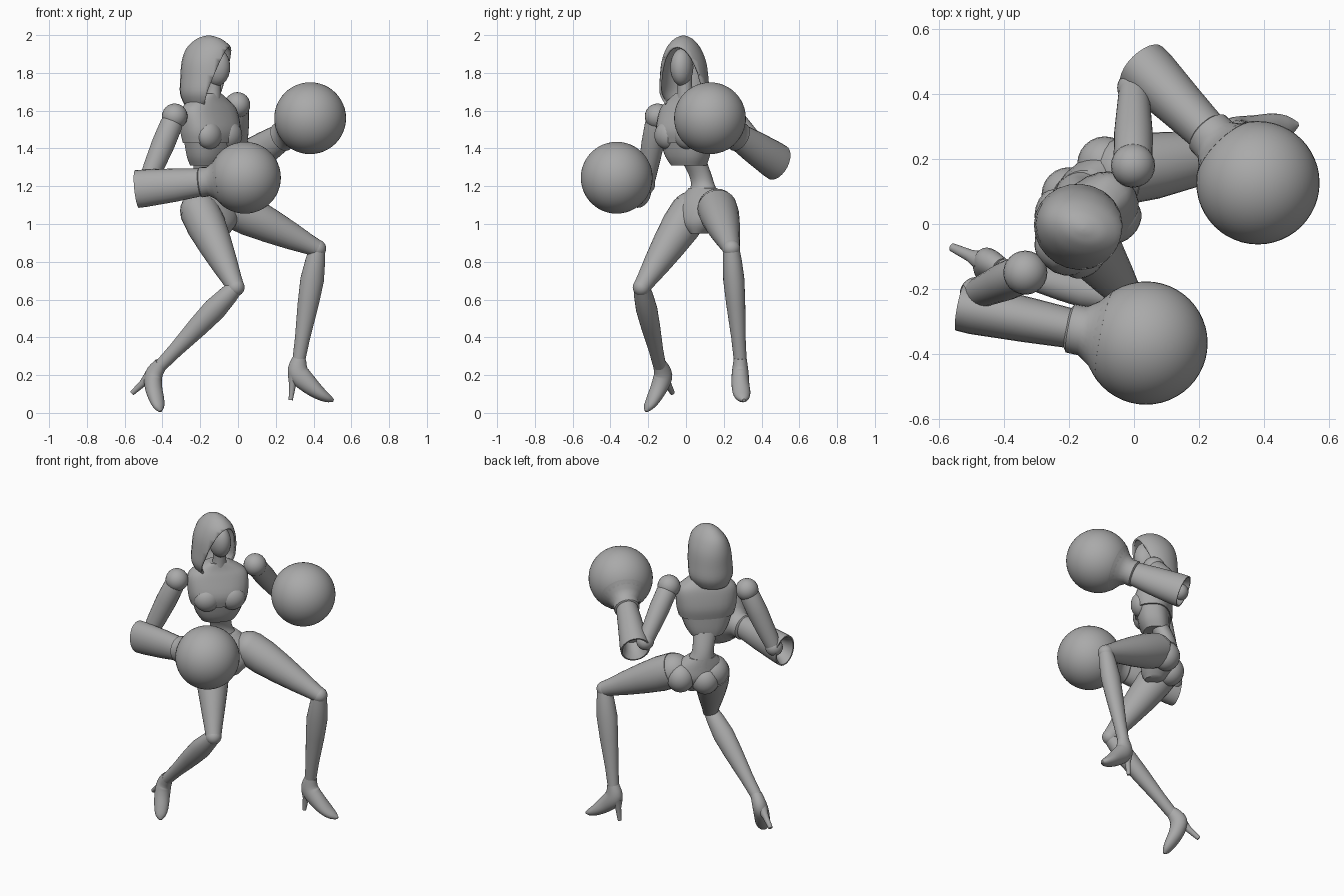
import bpy, bmesh, math
from mathutils import Vector, Matrix

old = bpy.data.objects.get("Cube")
if old:
    bpy.data.objects.remove(old, do_unlink=True)

grey = bpy.data.materials.new("plain grey")
grey.use_nodes = True
grey.diffuse_color = (0.4, 0.4, 0.4, 1)
grey.node_tree.nodes["Principled BSDF"].inputs["Base Color"].default_value = (0.4, 0.4, 0.4, 1)
parts = []
LEFT = Vector((0.71, 0.71, 0))      # the torso is turned an eighth to its left
FRONT = Vector((0.71, -0.71, 0))
UP = Vector((0, 0, 1))


def finish(name, bm):
    bmesh.ops.recalc_face_normals(bm, faces=bm.faces)
    mesh = bpy.data.meshes.new(name)
    bm.to_mesh(mesh)
    bm.free()
    mesh.materials.append(grey)
    obj = bpy.data.objects.new(name, mesh)
    bpy.context.collection.objects.link(obj)
    parts.append(obj)
    return obj


def skin(name, rings, side, sides=24, power=1.0):
    """Join rings of (centre, axis, side radius, other radius)."""
    bm = bmesh.new()
    loops = []
    for c, axis, ra, rb in rings:
        a = (side - axis * side.dot(axis)).normalized()
        b = axis.cross(a)
        loop = []
        for i in range(sides):
            ang = math.tau * i / sides
            ca, sa = math.cos(ang), math.sin(ang)
            p = a * math.copysign(abs(ca) ** power, ca) * ra + b * math.copysign(abs(sa) ** power, sa) * rb
            loop.append(bm.verts.new(c + p))
        loops.append(loop)
    for l0, l1 in zip(loops, loops[1:]):
        for i in range(sides):
            j = (i + 1) % sides
            bm.faces.new((l0[i], l0[j], l1[j], l1[i]))
    bm.faces.new(loops[0])
    bm.faces.new(loops[-1])
    return finish(name, bm)


def limb(name, start, end, profile, side=UP):
    """Turned shape on a straight axis; profile of (fraction, radius, radius)."""
    p0, p1 = Vector(start), Vector(end)
    axis = (p1 - p0).normalized()
    return skin(name, [(p0.lerp(p1, t), axis, ra, rb) for t, ra, rb in profile], side)


def smooth(pts, steps=4):
    pts = [Vector(p) for p in pts]
    out = []
    for i in range(len(pts) - 1):
        a, b = pts[max(i - 1, 0)], pts[i]
        c, d = pts[i + 1], pts[min(i + 2, len(pts) - 1)]
        for k in range(steps):
            t = k / steps
            out.append(0.5 * (2 * b + (c - a) * t + (2 * a - 5 * b + 4 * c - d) * t * t
                              + (3 * b - a - 3 * c + d) * t ** 3))
    return out + [pts[-1]]


def tube(name, pts, side, power=1.0, axis=None):
    """Smooth loft through points of (x, y, z, side radius, other radius)."""
    pts = smooth(pts)
    pos = [Vector(p[:3]) for p in pts]
    rings = []
    for i, p in enumerate(pts):
        t = axis or (pos[min(i + 1, len(pos) - 1)] - pos[max(i - 1, 0)]).normalized()
        rings.append((pos[i], t, max(p[3], 0.002), max(p[4], 0.002)))
    return skin(name, rings, side, power=power)


def ball(name, centre, radii, turn=0.0, seg=24):
    bm = bmesh.new()
    bmesh.ops.create_uvsphere(bm, u_segments=seg, v_segments=seg // 2, radius=1)
    m = Matrix.Translation(centre) @ Matrix.Rotation(turn, 4, "Z") @ Matrix.Diagonal((*radii, 1))
    bmesh.ops.transform(bm, matrix=m, verts=bm.verts)
    return finish(name, bm)


def body(f, z, hw, hd, u=0.0):
    p = Vector((-0.16, 0.015, z)) + FRONT * f + LEFT * u
    return (*p, hw, hd)


# Chest: upper plate, lower rib plate, bust
tube("upper_chest", [body(0.02, 1.43, 0.165, 0.105), body(0.02, 1.5, 0.18, 0.115),
                     body(0.01, 1.6, 0.178, 0.09), body(0.01, 1.65, 0.13, 0.07),
                     body(0.02, 1.69, 0.06, 0.05)], LEFT, 0.8, UP)
tube("rib_plate", [body(0.0, 1.31, 0.1, 0.075), body(0.01, 1.36, 0.13, 0.09),
                   body(0.02, 1.45, 0.16, 0.1)], LEFT, 0.8, UP)
for name, u in (("left_bust", 0.075), ("right_bust", -0.075)):
    ball(name, body(0.085, 1.47, 0, 0, u)[:3], (0.078, 0.06, 0.075), math.pi / 4)

# Waist, pelvis and buttocks
tube("waist", [(-0.165, 0.04, 1.34, 0.075, 0.06), (-0.18, 0.075, 1.26, 0.065, 0.055),
               (-0.18, 0.09, 1.2, 0.07, 0.06), (-0.16, 0.09, 1.13, 0.11, 0.08)], LEFT, 1, UP)
tube("pelvis", [(-0.175, 0.09, 1.19, 0.085, 0.065), (-0.15, 0.085, 1.13, 0.145, 0.09),
                (-0.13, 0.085, 1.06, 0.165, 0.105), (-0.11, 0.075, 1.0, 0.11, 0.09),
                (-0.09, 0.07, 0.95, 0.04, 0.05)], LEFT, 1, UP)
for name, p in (("left_buttock", (-0.09, 0.185, 1.06)), ("right_buttock", (-0.2, 0.09, 1.04))):
    ball(name, p, (0.085, 0.085, 0.09))

# Head: neck, face and hood with a slanted front opening
tube("neck", [(-0.14, -0.005, 1.63, 0.055, 0.05), (-0.13, -0.005, 1.7, 0.04, 0.04),
              (-0.13, -0.01, 1.8, 0.04, 0.04)], LEFT)
ball("face", (-0.115, -0.022, 1.83), (0.075, 0.06, 0.1), -0.3)
face_dir = Vector((0.95, -0.3, 0)).normalized()
face_side = UP.cross(face_dir)
hood_rows = [(-0.01, 1.63, 0.1, 0.11), (-0.005, 1.69, 0.13, 0.138), (0, 1.77, 0.128, 0.142),
             (0.005, 1.86, 0.116, 0.14), (0.012, 1.93, 0.088, 0.122), (0.012, 1.975, 0.052, 0.075),
             (0.01, 1.993, 0.022, 0.032), (0.01, 1.998, 0.004, 0.004)]
centre = Vector((-0.165, -0.01, 0))
hood = tube("hood", [(*(centre + face_dir * f + UP * z), a, b) for f, z, a, b in hood_rows],
            face_side, 1, UP)
bm = bmesh.new()
bm.from_mesh(hood.data)
bmesh.ops.delete(bm, geom=[f for f in bm.faces if len(f.verts) > 4 and f.calc_center_median().z < 1.7],
                 context="FACES_ONLY")
normal = (face_dir - UP * 0.36).normalized()
bmesh.ops.bisect_plane(bm, geom=bm.verts[:] + bm.edges[:] + bm.faces[:], clear_outer=True,
                       plane_co=centre + face_dir * 0.125 + UP * 1.93, plane_no=normal)
bm.to_mesh(hood.data)
bm.free()
shell = hood.modifiers.new("shell", "SOLIDIFY")
shell.thickness = 0.012

# Arms: shoulder, upper arm, elbow, hollow forearm cuff, round glove
CUFF = [(0.28, 0.05, 0.05), (0.1, 0.068, 0.058), (0.0, 0.092, 0.066), (0.0, 0.1, 0.075),
        (0.12, 0.099, 0.077), (0.55, 0.088, 0.07), (0.9, 0.074, 0.062), (1.0, 0.07, 0.06)]
ROUND = [(t, a, 0.25 * a + 0.75 * b if t > 0.5 else 0.5 * (a + b)) for t, a, b in CUFF]
arms = [("right", (-0.335, -0.15, 1.57), (-0.485, -0.215, 1.21), (-0.535, -0.255, 1.185),
         (0.037, -0.367, 1.245), CUFF),
        ("left", (-0.003, 0.18, 1.63), (0.0, 0.42, 1.36), (0.025, 0.485, 1.325),
         (0.382, 0.127, 1.56), ROUND)]
for side, shoulder, elbow, cuff, glove, prof in arms:
    ball(side + "_shoulder", shoulder, (0.068,) * 3)
    limb(side + "_upper_arm", shoulder, elbow,
         [(0.0, 0.05, 0.05), (0.12, 0.06, 0.06), (0.4, 0.062, 0.06), (0.75, 0.055, 0.052),
          (1.0, 0.046, 0.046)])
    ball(side + "_elbow", elbow, (0.052,) * 3)
    g, c = Vector(glove), Vector(cuff)
    d = (g - c).normalized()
    limb(side + "_forearm", c, g - d * 0.21, prof)
    limb(side + "_glove_neck", g - d * 0.245, g - d * 0.13,
         [(0, 0.072, 0.066), (0.06, 0.08, 0.076), (0.4, 0.077, 0.077), (0.7, 0.1, 0.1), (1, 0.14, 0.14)])
    ball(side + "_glove", glove, (0.19,) * 3, seg=48)

# Legs: thigh, knee, shin
legs = [("right", (-0.205, 0.025, 1.07), (-0.012, -0.235, 0.665), (-0.41, -0.14, 0.25), 0.105),
        ("left", (-0.03, 0.165, 1.085), (0.42, 0.24, 0.87), (0.322, 0.287, 0.28), 0.105)]
for side, hip, knee, ankle, r in legs:
    ball(side + "_hip", hip, (r * 0.97,) * 3)
    limb(side + "_thigh", hip, knee,
         [(0.0, r, r), (0.2, r, r * 0.98), (0.45, r * 0.86, r * 0.84), (0.7, r * 0.68, r * 0.66),
          (0.9, 0.053, 0.053), (1.0, 0.046, 0.046)])
    ball(side + "_knee", knee, (0.047,) * 3)
    limb(side + "_shin", knee, ankle,
         [(0.0, 0.042, 0.042), (0.1, 0.052, 0.05), (0.28, 0.063, 0.056), (0.5, 0.056, 0.05),
          (0.8, 0.04, 0.038), (1.0, 0.034, 0.034)], Vector((1, 0.2, 0)))

# High-heeled shoes
tube("left_shoe", [(0.325, 0.287, 0.29, 0.034, 0.036), (0.318, 0.287, 0.215, 0.044, 0.056),
                   (0.37, 0.288, 0.155, 0.047, 0.05), (0.43, 0.295, 0.105, 0.046, 0.036),
                   (0.475, 0.302, 0.078, 0.032, 0.023), (0.505, 0.307, 0.066, 0.008, 0.008)],
     Vector((0, 1, 0)))
limb("left_heel", (0.295, 0.287, 0.2), (0.279, 0.285, 0.068),
     [(0, 0.034, 0.032), (0.4, 0.018, 0.018), (1, 0.011, 0.011)], Vector((0, 1, 0)))
tube("right_shoe", [(-0.408, -0.14, 0.26, 0.034, 0.036), (-0.447, -0.122, 0.2, 0.044, 0.052),
                    (-0.447, -0.142, 0.135, 0.046, 0.045), (-0.43, -0.175, 0.07, 0.042, 0.034),
                    (-0.418, -0.2, 0.03, 0.03, 0.022), (-0.41, -0.212, 0.008, 0.008, 0.008)],
     Vector((0.8, 0.55, 0)))
limb("right_heel", (-0.468, -0.115, 0.19), (-0.56, -0.072, 0.105),
     [(0, 0.034, 0.032), (0.4, 0.019, 0.019), (1, 0.013, 0.013)])

# Smooth shading with sharp rims
bpy.ops.object.select_all(action="DESELECT")
for obj in parts:
    obj.select_set(True)
bpy.context.view_layer.objects.active = parts[0]
bpy.ops.object.shade_smooth_by_angle(angle=math.radians(40))
